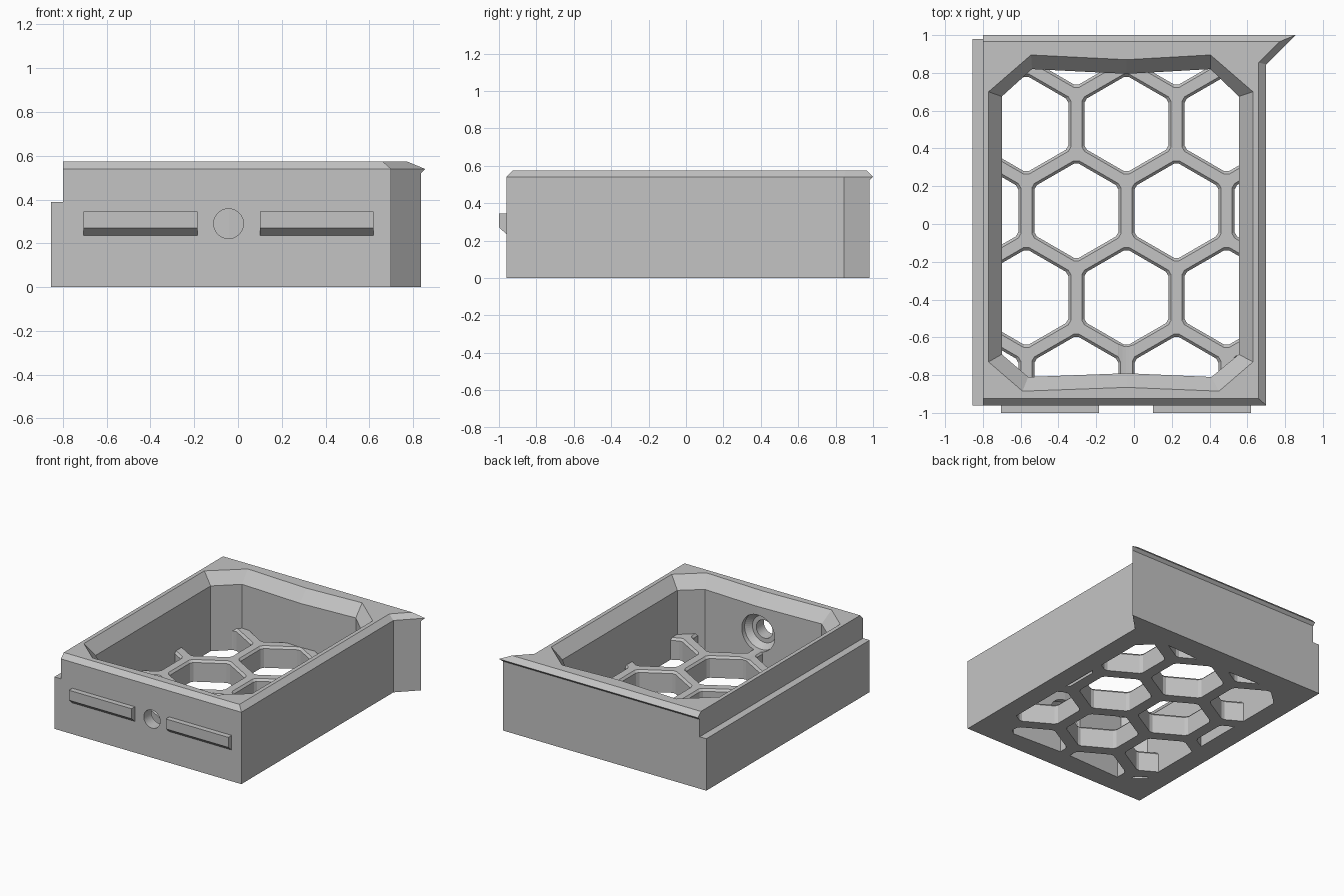
import bpy, bmesh
from math import sin, cos, pi, radians

if "Cube" in bpy.data.objects:
    bpy.data.objects.remove(bpy.data.objects["Cube"], do_unlink=True)

grey = bpy.data.materials.new("plain_grey")
grey.use_nodes = True
colour = (0.55, 0.55, 0.55, 1)
grey.diffuse_color = colour
grey.node_tree.nodes["Principled BSDF"].inputs["Base Color"].default_value = colour


def loft(bm, rings):
    """Closed solid through matching rings of points."""
    loops = [[bm.verts.new(p) for p in ring] for ring in rings]
    for a, b in zip(loops, loops[1:]):
        for i in range(len(a)):
            j = (i + 1) % len(a)
            bm.faces.new((a[i], a[j], b[j], b[i]))
    bm.faces.new(loops[0][::-1])
    bm.faces.new(loops[-1])


def make(name, *solids):
    bm = bmesh.new()
    for rings in solids:
        loft(bm, rings)
    bmesh.ops.recalc_face_normals(bm, faces=bm.faces)
    mesh = bpy.data.meshes.new(name)
    bm.to_mesh(mesh)
    bm.free()
    mesh.materials.append(grey)
    ob = bpy.data.objects.new(name, mesh)
    bpy.context.collection.objects.link(ob)
    return ob


def at_z(outline, z):
    return [(x, y, z) for x, y in outline]


def cut(ob, *cutters):
    for c in cutters:
        c.hide_render = True
        mod = ob.modifiers.new("cut", 'BOOLEAN')
        mod.operation = 'DIFFERENCE'
        mod.solver = 'EXACT'
        mod.object = c
    deps = bpy.context.evaluated_depsgraph_get()
    mesh = bpy.data.meshes.new_from_object(ob.evaluated_get(deps))
    ob.modifiers.clear()
    ob.data = mesh


# Outer outlines: plain wall, rear lip, and the inset top
def outline(front, right, bend, tip, back):
    return [(-0.80, front), (right, front), (right, bend), (tip, back), (-0.80, back)]


wall = outline(-0.96, 0.70, 0.845, 0.835, 0.98)
lip = outline(-0.96, 0.70, 0.845, 0.855, 1.0)
top = outline(-0.925, 0.66, 0.855, 0.77, 0.965)
TOP = 0.575
shell = make("bin_shell", [at_z(wall, 0), at_z(wall, 0.52), at_z(lip, 0.54), at_z(top, TOP)])

# Cavity with cut corners, bowed ends and a flared mouth
inner = [(-0.70, -0.69), (-0.56, -0.81), (-0.04, -0.79), (0.41, -0.81), (0.555, -0.69),
         (0.555, 0.675), (0.405, 0.82), (-0.04, 0.795), (-0.54, 0.82), (-0.70, 0.675)]
mouth = [(-0.77, -0.73), (-0.59, -0.885), (-0.04, -0.865), (0.45, -0.885), (0.63, -0.73),
         (0.63, 0.70), (0.405, 0.895), (-0.04, 0.87), (-0.545, 0.895), (-0.77, 0.70)]
RIM = 0.49
cavity = make("cavity_cutter", [at_z(inner, -0.1), at_z(inner, RIM),
                                at_z(mouth, TOP), at_z(mouth, TOP + 0.1)])

# Round bore through the front wall, wider inside
bore_steps = [(-1.1, 0.068), (-0.87, 0.068), (-0.87, 0.10), (-0.83, 0.137), (-0.62, 0.137)]
bore = make("bore_cutter", [[(-0.043 + r * cos(2 * pi * i / 48), y, 0.29 + r * sin(2 * pi * i / 48))
                             for i in range(48)] for y, r in bore_steps])

# Honeycomb floor
FLOOR = 0.16
PITCH, ROW = 0.53, 0.459


def hexagon(cx, cy, radius, z):
    """Upright hexagon with slightly clipped corners."""
    return [(cx + radius * 0.975 * cos(radians(a)), cy + radius * 0.975 * sin(radians(a)), z)
            for k in range(6) for a in (30 + 60 * k - 3, 30 + 60 * k + 3)]


cells = []
for row in range(-2, 3):
    shift = 0 if row % 2 else -PITCH / 2
    for col in range(-1, 3):
        cx, cy = -0.04 + shift + col * PITCH, 0.07 + row * ROW
        cells.append([hexagon(cx, cy, r, z) for r, z in
                      ((0.256, -0.1), (0.256, FLOOR - 0.016), (0.272, FLOOR), (0.272, FLOOR + 0.1))])
comb = make("honeycomb_cutter", *cells)
floor = make("honeycomb_floor", [at_z(inner, 0), at_z(inner, FLOOR)])

cut(shell, cavity, bore)
cut(floor, comb, bore)
for helper in (cavity, bore, comb):
    bpy.data.objects.remove(helper, do_unlink=True)

# Side ledge below the stepped edge
ledge = [(-0.855, -0.96), (-0.80, -0.96), (-0.80, 0.98), (-0.855, 0.98)]
make("side_ledge", [at_z(ledge, 0), at_z(ledge, 0.39)])

# Front rails with sloped undersides
rail = [(-0.96, 0.235), (-1.0, 0.27), (-1.0, 0.345), (-0.96, 0.345)]
for name, x0, x1 in (("right_front_rail", -0.705, -0.185), ("left_front_rail", 0.10, 0.62)):
    make(name, [[(x, y, z) for y, z in rail] for x in (x0, x1)])
